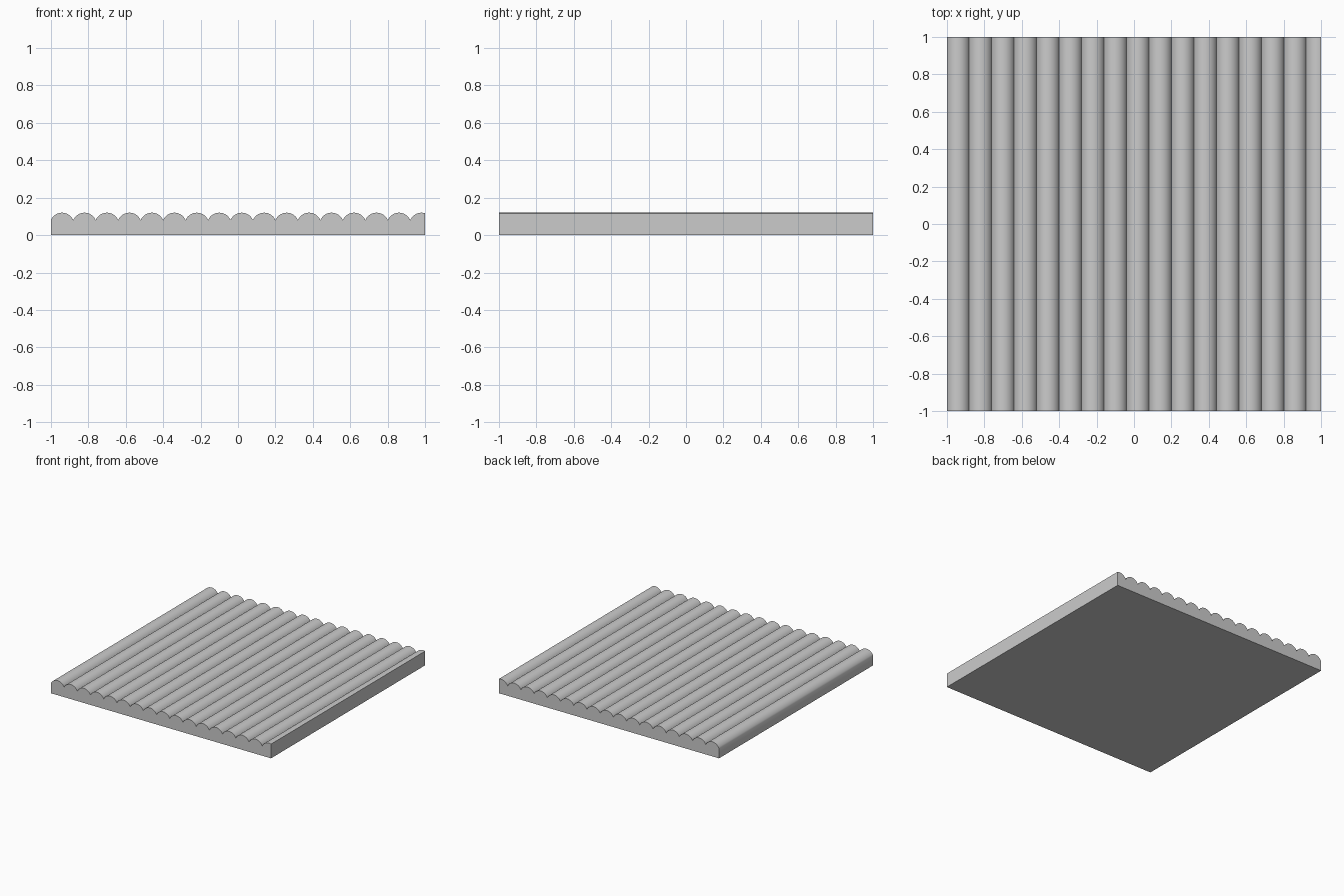
import bpy, bmesh, math

if "Cube" in bpy.data.objects:
    bpy.data.objects.remove(bpy.data.objects["Cube"])

PITCH, TOP, VALLEY, STEPS = 0.12, 0.12, 0.08, 14
RISE = TOP - VALLEY
RADIUS = ((PITCH / 2) ** 2 + RISE ** 2) / (2 * RISE)
HALF_ANGLE = math.asin(PITCH / 2 / RADIUS)


def rib_height(offset):
    return TOP - RADIUS + math.sqrt(max(RADIUS ** 2 - offset ** 2, 0))


# Scalloped cross-section: round ribs from left to right, last one cut at x = 1
profile = [(-1, VALLEY)]
for i in range(17):
    centre = -1 + PITCH * (i + 0.5)
    for s in range(1, STEPS + 1):
        offset = RADIUS * math.sin(HALF_ANGLE * (2 * s / STEPS - 1))
        x = min(centre + offset, 1)
        profile.append((x, rib_height(x - centre)))
        if x >= 1:
            break
profile += [(1, 0), (-1, 0)]

# Ribbed panel: extrude the section from front to back
bm = bmesh.new()
section = bm.faces.new([bm.verts.new((x, -1, z)) for x, z in profile])
swept = bmesh.ops.extrude_face_region(bm, geom=[section], use_keep_orig=True)
moved = [v for v in swept["geom"] if isinstance(v, bmesh.types.BMVert)]
bmesh.ops.translate(bm, verts=moved, vec=(0, 2, 0))
bmesh.ops.recalc_face_normals(bm, faces=bm.faces)
mesh = bpy.data.meshes.new("ribbed_panel")
bm.to_mesh(mesh)
bm.free()
panel = bpy.data.objects.new("ribbed_panel", mesh)
bpy.context.collection.objects.link(panel)

# Smooth ribs with sharp grooves and edges
bpy.context.view_layer.objects.active = panel
panel.select_set(True)
bpy.ops.object.shade_smooth_by_angle(angle=math.radians(30))
